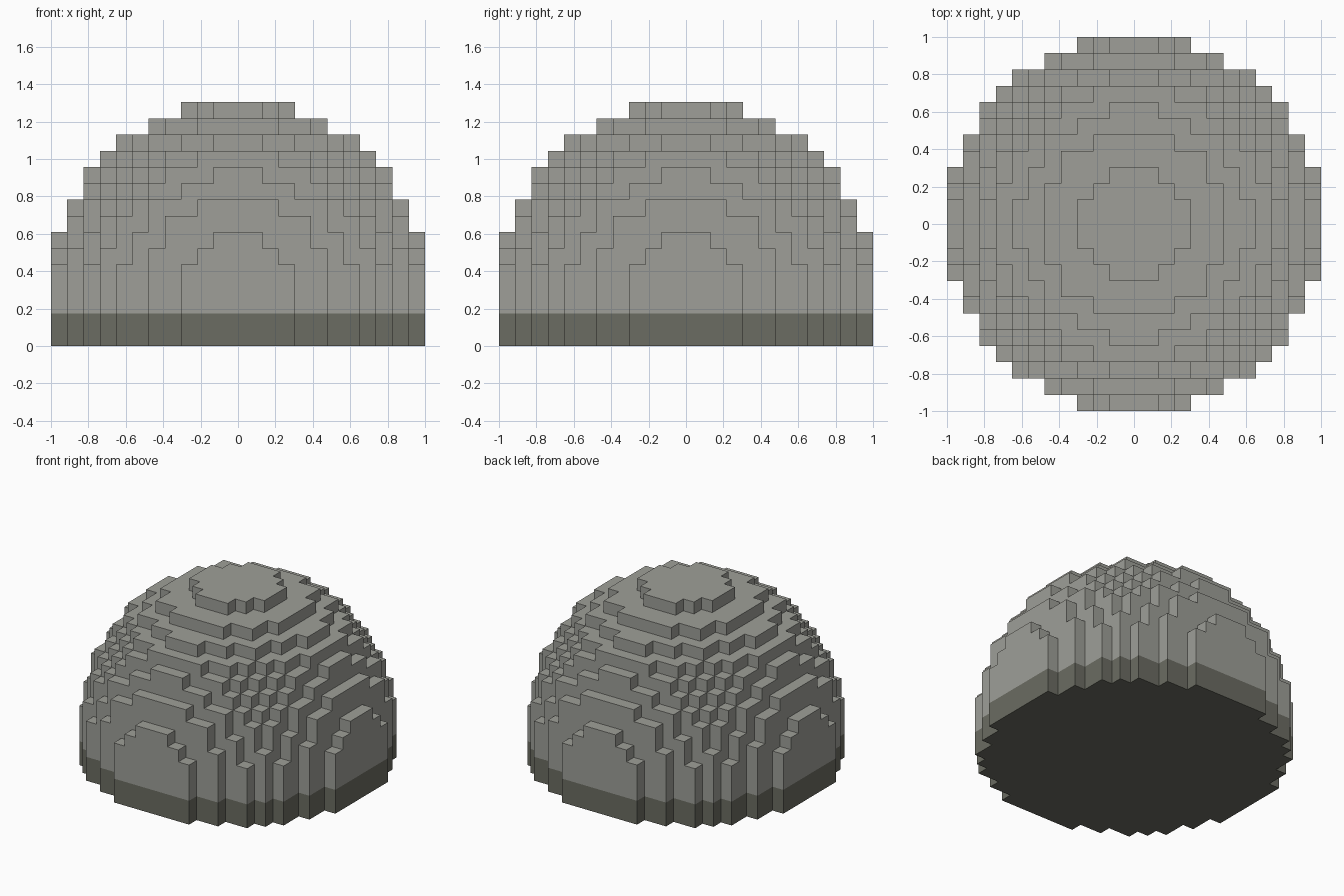
import bpy
import bmesh
from mathutils import Vector

if "Cube" in bpy.data.objects:
    bpy.data.objects.remove(bpy.data.objects["Cube"], do_unlink=True)

HALF = 11                    # blocks from the centre block to the rim
CELL = 2 / (2 * HALF + 1)    # block size
RADIUS = HALF + 0.5          # dome radius in blocks
WALL = 3                     # straight wall layers under the dome's equator
BASE = 2                     # dark layers at the foot
LAYERS = WALL + HALF + 1


def make_material(name, color):
    mat = bpy.data.materials.new(name)
    mat.use_nodes = True
    mat.diffuse_color = color
    mat.node_tree.nodes["Principled BSDF"].inputs["Base Color"].default_value = color
    return mat


def filled(x, y, layer):
    """True where a block belongs to the straight wall or the dome."""
    if not 0 <= layer < LAYERS:
        return False
    rise = max(0, layer - WALL)
    return x * x + y * y + rise * rise <= RADIUS ** 2


def add_layers(name, layers, mat):
    """Build the exposed block faces of a range of layers."""
    bm = bmesh.new()
    corners = {}

    def corner(p):
        key = tuple(round(c * 2) for c in p)
        if key not in corners:
            corners[key] = bm.verts.new(p * CELL)
        return corners[key]

    span = range(-HALF, HALF + 1)
    for layer in layers:
        for x in span:
            for y in span:
                if not filled(x, y, layer):
                    continue
                centre = Vector((x, y, layer + 0.5))
                for axis in range(3):
                    for sign in (-1, 1):
                        n = Vector((0, 0, 0))
                        n[axis] = sign
                        if filled(x + int(n.x), y + int(n.y), layer + int(n.z)):
                            continue
                        u = Vector((0, 0, 0))
                        u[(axis + 1) % 3] = 0.5
                        v = n.cross(u)
                        mid = centre + n / 2
                        bm.faces.new([corner(mid + d) for d in
                                      (-u - v, u - v, u + v, v - u)])
    mesh = bpy.data.meshes.new(name)
    bm.to_mesh(mesh)
    bm.free()
    mesh.materials.append(mat)
    obj = bpy.data.objects.new(name, mesh)
    bpy.context.collection.objects.link(obj)
    return obj


# Dark foot and lighter stepped dome, flat shaded
add_layers("base_ring", range(BASE), make_material("dark stone", (0.147, 0.150, 0.122, 1)))
add_layers("stepped_dome", range(BASE, LAYERS), make_material("light stone", (0.342, 0.347, 0.314, 1)))
